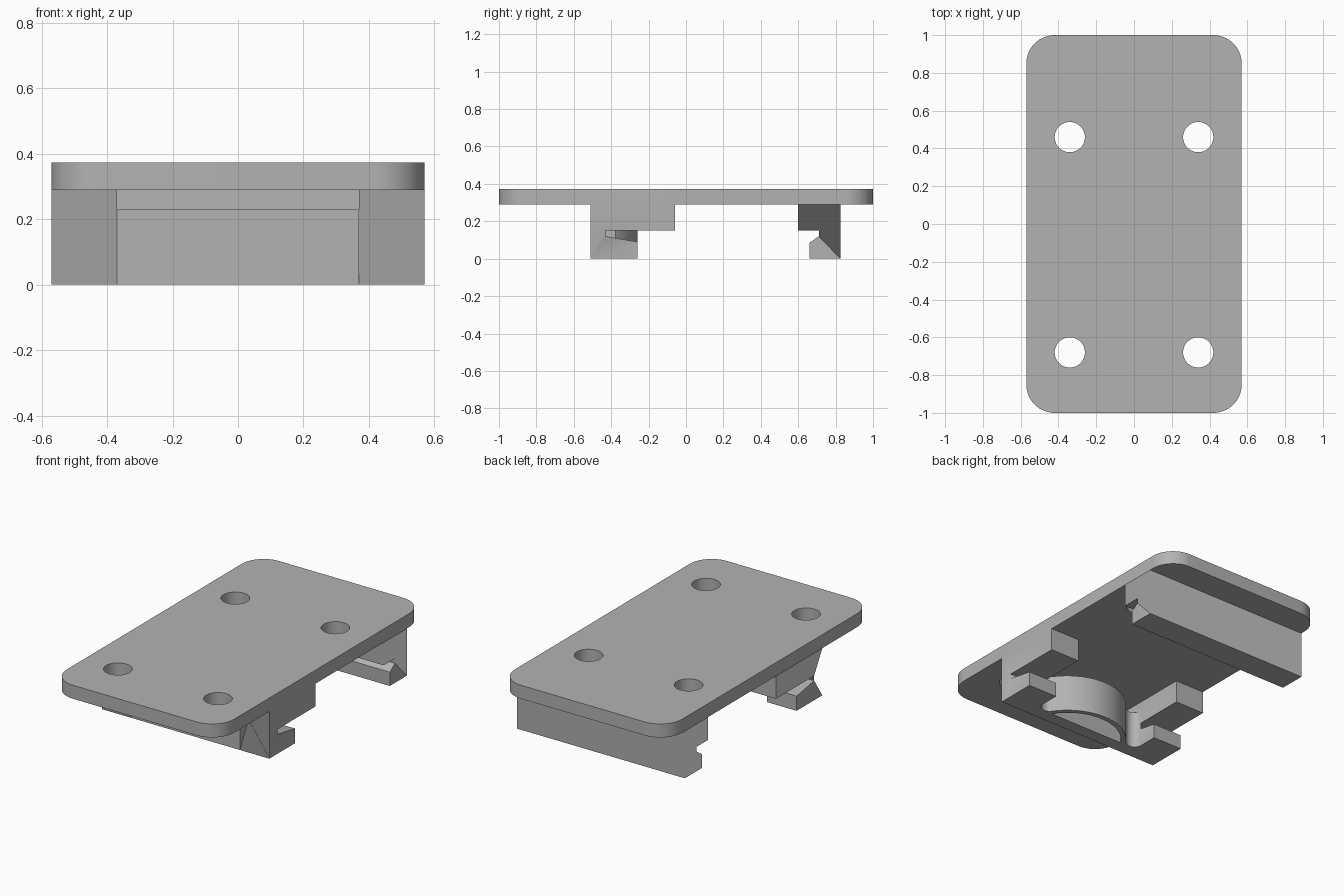
import bpy, bmesh
from math import cos, sin, pi, atan2, sqrt, radians
from mathutils import Matrix, Vector

cube = bpy.data.objects.get("Cube")
if cube:
    bpy.data.objects.remove(cube, do_unlink=True)

grey = bpy.data.materials.new("plain_grey")
grey.use_nodes = True
grey.diffuse_color = (0.45, 0.45, 0.45, 1)
grey.node_tree.nodes["Principled BSDF"].inputs["Base Color"].default_value = (0.45, 0.45, 0.45, 1)

UP = Matrix.Identity(4)
# turns a (y, z) outline so that it is extruded along x
SIDEWAYS = Matrix(((0, 0, 1, 0), (1, 0, 0, 0), (0, 1, 0, 0), (0, 0, 0, 1)))


def arc(cx, cy, r, start, end, steps):
    """Points on a circle arc, angles in radians."""
    angles = [start + (end - start) * i / steps for i in range(steps + 1)]
    return [(cx + r * cos(a), cy + r * sin(a)) for a in angles]


def extrude(name, loops, low, high, turn=UP):
    """Solid from an outline and hole loops, extruded from low to high."""
    curve = bpy.data.curves.new(name, 'CURVE')
    curve.dimensions = '2D'
    curve.fill_mode = 'BOTH'
    curve.extrude = (high - low) / 2
    for loop in loops:
        spline = curve.splines.new('POLY')
        spline.points.add(len(loop) - 1)
        for point, (u, v) in zip(spline.points, loop):
            point.co = (u, v, 0, 1)
        spline.use_cyclic_u = True
    helper = bpy.data.objects.new(name + "_outline", curve)
    mesh = bpy.data.meshes.new_from_object(helper)
    bpy.data.objects.remove(helper)
    bpy.data.curves.remove(curve)

    bm = bmesh.new()
    bm.from_mesh(mesh)
    bmesh.ops.remove_doubles(bm, verts=bm.verts, dist=1e-5)
    bmesh.ops.translate(bm, vec=Vector((0, 0, (low + high) / 2)), verts=bm.verts)
    bm.transform(turn)
    bmesh.ops.dissolve_limit(bm, angle_limit=radians(0.5), verts=bm.verts, edges=bm.edges)
    bmesh.ops.recalc_face_normals(bm, faces=bm.faces)
    bm.to_mesh(mesh)
    bm.free()
    mesh.name = name
    mesh.materials.clear()
    mesh.materials.append(grey)
    obj = bpy.data.objects.new(name, mesh)
    bpy.context.collection.objects.link(obj)
    bpy.ops.object.select_all(action='DESELECT')
    obj.select_set(True)
    bpy.context.view_layer.objects.active = obj
    bpy.ops.object.shade_smooth_by_angle(angle=radians(30))
    return obj


W, INNER = 0.57, 0.37          # half width, half width of the spring bay
BASE, TOP = 0.29, 0.373        # plate underside and top

# Mounting plate with rounded corners and four screw holes
R = 0.15
outline = []
for i, (sx, sy) in enumerate([(1, 1), (-1, 1), (-1, -1), (1, -1)]):
    outline += arc(sx * (W - R), sy * (1 - R), R, i * pi / 2, (i + 1) * pi / 2, 16)
holes = [arc(x, y, 0.08, 0, 2 * pi, 48)[:-1] for x in (-0.34, 0.34) for y in (-0.68, 0.46)]
extrude("mounting_plate", [outline] + holes, BASE, TOP)

# Rear hook that grips the rail edge
rear = [(0.6, BASE), (0.6, 0.15), (0.71, 0.15), (0.71, 0.12),
        (0.66, 0.085), (0.66, 0), (0.825, 0), (0.825, BASE)]
extrude("rear_hook", [rear], -W, W, SIDEWAYS)

# Front hooks on either side of the spring bay
front = [(-0.06, BASE), (-0.06, 0.15), (-0.43, 0.15), (-0.43, 0.12),
         (-0.26, 0.09), (-0.26, 0), (-0.51, 0), (-0.51, BASE)]
extrude("front_hook_left", [front], INNER, W, SIDEWAYS)
extrude("front_hook_right", [front], -W, -INNER, SIDEWAYS)

# Front bar with an arched leaf spring, free of the plate above
cy, big, small = -0.6, 0.34, 0.05
fx = INNER - small
fy = cy + sqrt((big + small) ** 2 - fx ** 2)
tangent = atan2(fy - cy, fx)
half = arc(fx, fy, small, 0, tangent - pi, 14) + arc(0, cy, big, tangent, pi / 2, 20)[1:]
mirrored = [(-x, y) for x, y in reversed(half[:-1])]
outline = [(-INNER, -0.51), (INNER, -0.51)] + half + mirrored
thin = big - 0.03
start = atan2(-0.43 - cy, sqrt(thin ** 2 - (-0.43 - cy) ** 2))
gap = arc(0, cy, thin, start, pi - start, 32)
extrude("front_spring", [outline, gap], 0, 0.23)
